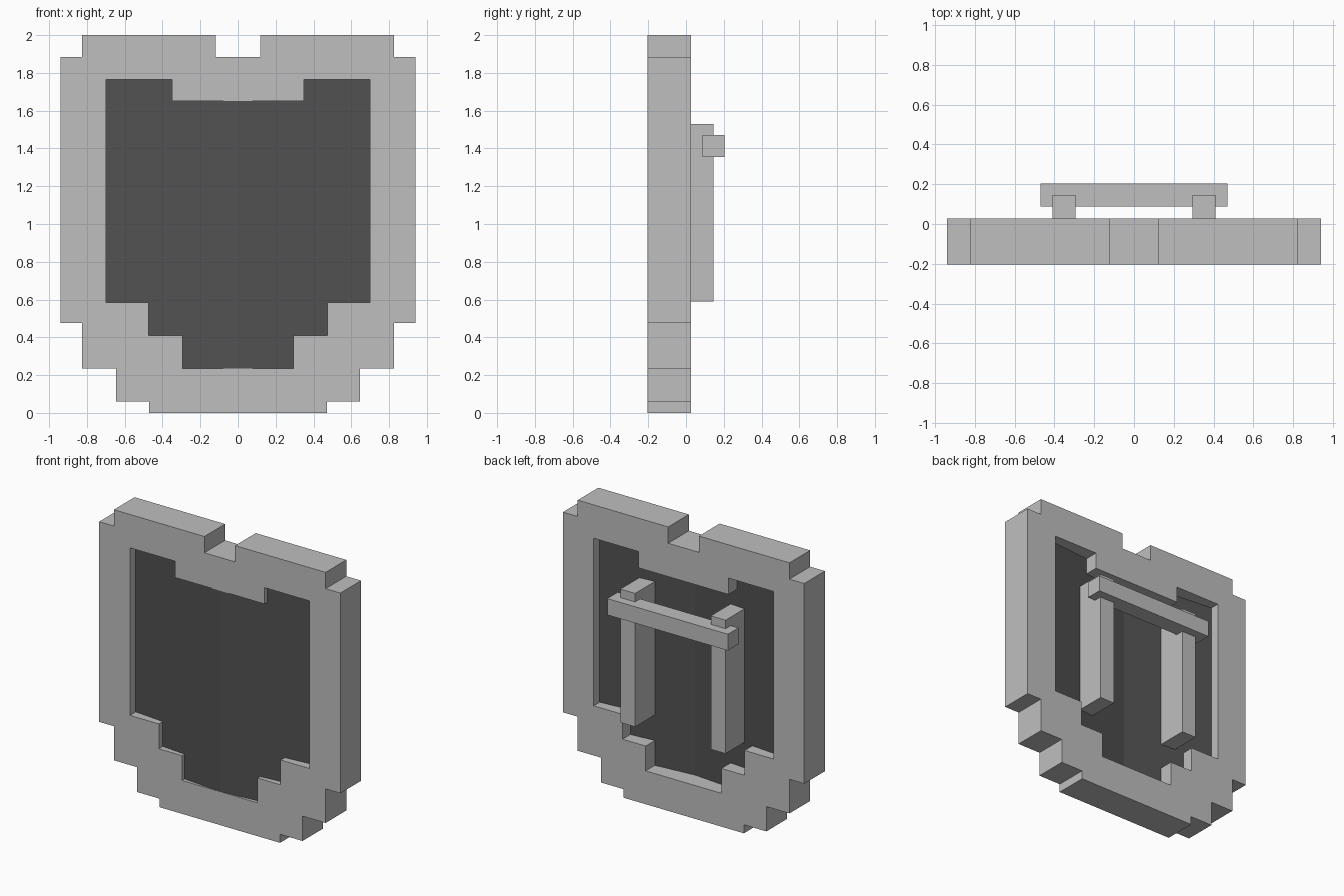
import bpy
import bmesh

old = bpy.data.objects.get("Cube")
if old:
    bpy.data.objects.remove(old, do_unlink=True)


def material(name, value):
    mat = bpy.data.materials.new(name)
    mat.use_nodes = True
    colour = (value, value, value, 1)
    mat.diffuse_color = colour
    mat.node_tree.nodes["Principled BSDF"].inputs["Base Color"].default_value = colour
    return mat


light_grey = material("light grey", 0.52)
dark_grey = material("dark grey", 0.084)


def add_object(name, bm, mat, mirrored=True):
    bmesh.ops.recalc_face_normals(bm, faces=bm.faces)
    mesh = bpy.data.meshes.new(name)
    bm.to_mesh(mesh)
    bm.free()
    mesh.materials.append(mat)
    obj = bpy.data.objects.new(name, mesh)
    bpy.context.collection.objects.link(obj)
    if mirrored:
        mirror = obj.modifiers.new("mirror", "MIRROR")
        mirror.use_clip = True
    return obj


def half_plate(name, outline, front, slope, depth, mat):
    """Extrude a half outline (x, z) in y, sloping back with x, and mirror it."""
    bm = bmesh.new()
    near = [bm.verts.new((x, front + slope * x, z)) for x, z in outline]
    far = [bm.verts.new((x, front + slope * x + depth, z)) for x, z in outline]
    bm.faces.new(near)
    bm.faces.new(far[::-1])
    for i in range(len(outline)):
        j = (i + 1) % len(outline)
        if outline[i][0] or outline[j][0]:  # leave the centre seam open
            bm.faces.new((near[i], near[j], far[j], far[i]))
    return add_object(name, bm, mat)


def box(name, low, high, mat, mirrored):
    bm = bmesh.new()
    bmesh.ops.create_cube(bm, size=1)
    for v in bm.verts:
        v.co = [high[i] if v.co[i] > 0 else low[i] for i in range(3)]
    return add_object(name, bm, mat, mirrored)


# Stepped outlines of the right-hand half
outer = [(0, 0), (0.47, 0), (0.47, 0.06), (0.645, 0.06), (0.645, 0.235),
         (0.825, 0.235), (0.825, 0.475), (0.94, 0.475), (0.94, 1.885),
         (0.825, 1.885), (0.825, 2), (0.12, 2), (0.12, 1.885), (0, 1.885)]
inner = [(0, 0.235), (0.295, 0.235), (0.295, 0.41), (0.475, 0.41),
         (0.475, 0.585), (0.7, 0.585), (0.7, 1.765), (0.35, 1.765),
         (0.35, 1.65), (0, 1.65)]

# Rim and the slightly bent panel inside it
half_plate("shield_rim", outer + inner[::-1], -0.203, 0, 0.23, light_grey)
half_plate("shield_panel", inner, -0.202, 0.09, 0.10, dark_grey)

# Two uprights and a crossbar on the back
box("back_upright", (0.295, -0.09, 0.59), (0.41, 0.145, 1.53), light_grey, True)
box("back_crossbar", (-0.47, 0.088, 1.355), (0.47, 0.205, 1.47), light_grey, False)
